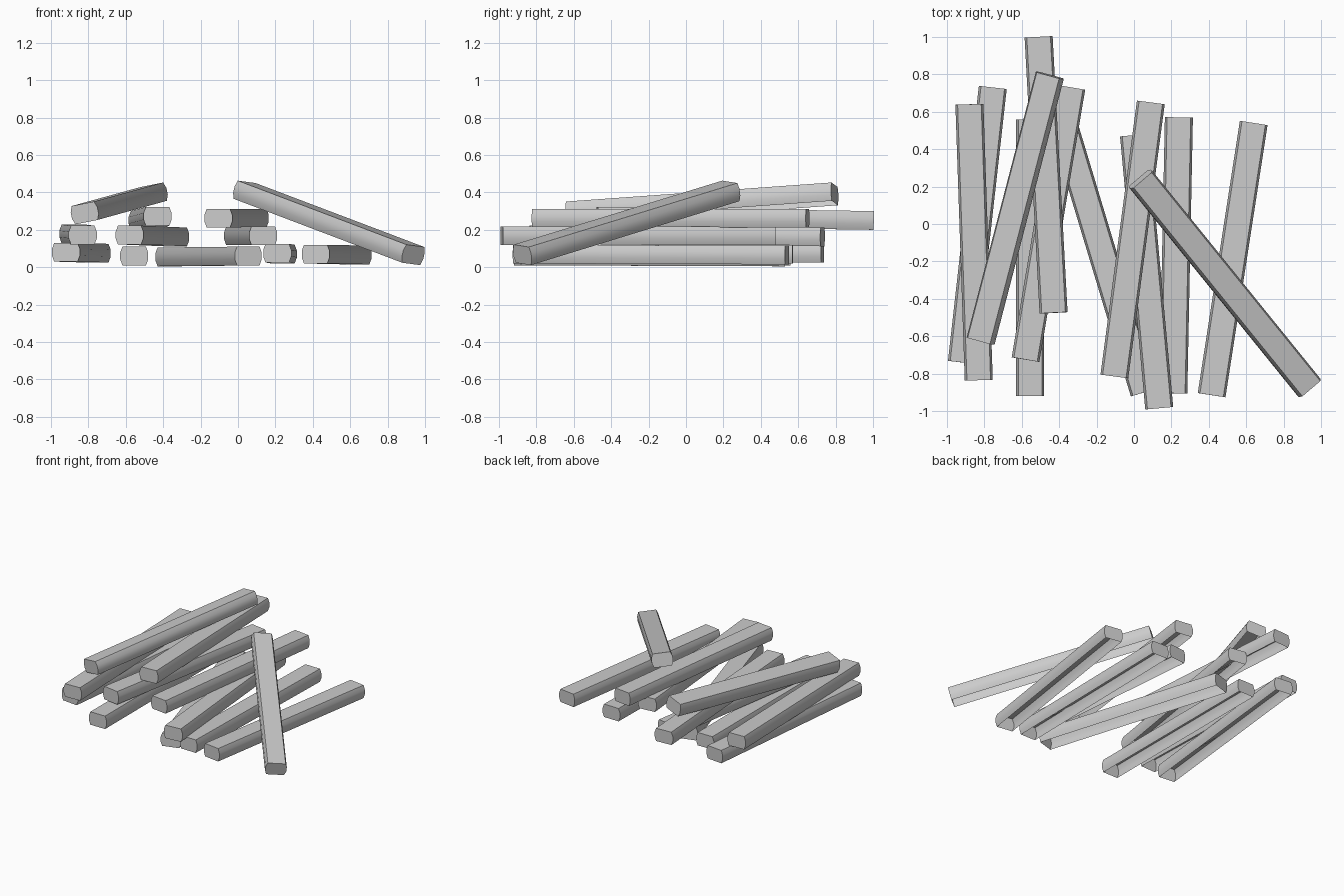
import bpy
import bmesh
import math
from mathutils import Vector, Matrix

cube = bpy.data.objects.get("Cube")
if cube:
    bpy.data.objects.remove(cube, do_unlink=True)

grey = bpy.data.materials.new("light grey")
grey.use_nodes = True
colour = (0.6, 0.6, 0.6, 1)
grey.diffuse_color = colour
grey.node_tree.nodes["Principled BSDF"].inputs["Base Color"].default_value = colour

# Cross-section: flat top, softly bulging sides, open underside
HALF = [(0.063, -0.05), (0.075, -0.018), (0.075, 0.018), (0.063, 0.05)]
PROFILE = HALF + [(-x, z) for x, z in reversed(HALF)]


def beam(name, front, back, roll=0):
    """Capped beam from its front end centre to its back end centre."""
    front, back = Vector(front), Vector(back)
    along = (back - front).normalized()
    side = along.cross(Vector((0, 0, 1))).normalized()
    side = Matrix.Rotation(math.radians(roll), 3, along) @ side
    up = side.cross(along)

    bm = bmesh.new()
    rings = [[bm.verts.new(c + side * x + up * z) for x, z in PROFILE]
             for c in (front, back)]
    a, b = rings
    for i in range(len(PROFILE) - 1):      # the last span is the open underside
        bm.faces.new((a[i], b[i], b[i + 1], a[i + 1]))
    bm.faces.new(a)
    bm.faces.new(list(reversed(b)))
    bmesh.ops.recalc_face_normals(bm, faces=bm.faces)
    mesh = bpy.data.meshes.new(name)
    bm.to_mesh(mesh)
    bm.free()
    mesh.materials.append(grey)
    obj = bpy.data.objects.new(name, mesh)
    bpy.context.collection.objects.link(obj)
    obj.select_set(True)
    bpy.context.view_layer.objects.active = obj


bpy.ops.object.select_all(action='DESELECT')

# Bottom layer
beam("bottom_beam_1", (-0.92, -0.74, 0.08), (-0.755, 0.73, 0.075))
beam("bottom_beam_2", (-0.555, -0.92, 0.06), (-0.555, 0.56, 0.06))
beam("bottom_beam_3", (0.055, -0.9, 0.06), (-0.37, 0.51, 0.055))
beam("bottom_beam_4", (0.21, -0.905, 0.075), (0.24, 0.57, 0.07))
beam("bottom_beam_5", (0.415, -0.915, 0.07), (0.64, 0.54, 0.065))

# Middle layer
beam("middle_beam_1", (-0.83, -0.835, 0.172), (-0.88, 0.64, 0.178))
beam("middle_beam_2", (-0.58, -0.725, 0.172), (-0.335, 0.73, 0.162))
beam("middle_beam_3", (0.135, -0.985, 0.168), (0.0, 0.475, 0.168))

# Upper layer
beam("upper_beam_1", (-0.43, -0.475, 0.272), (-0.51, 1.0, 0.25))
beam("upper_beam_2", (-0.105, -0.815, 0.262), (0.09, 0.65, 0.262))

# Beams lying across the stack
beam("top_beam", (-0.82, -0.625, 0.29), (-0.45, 0.795, 0.392), roll=-11)
beam("leaning_beam", (0.937, -0.875, 0.066), (0.035, 0.24, 0.408), roll=6)

bpy.ops.object.shade_smooth_by_angle(angle=math.radians(35))
